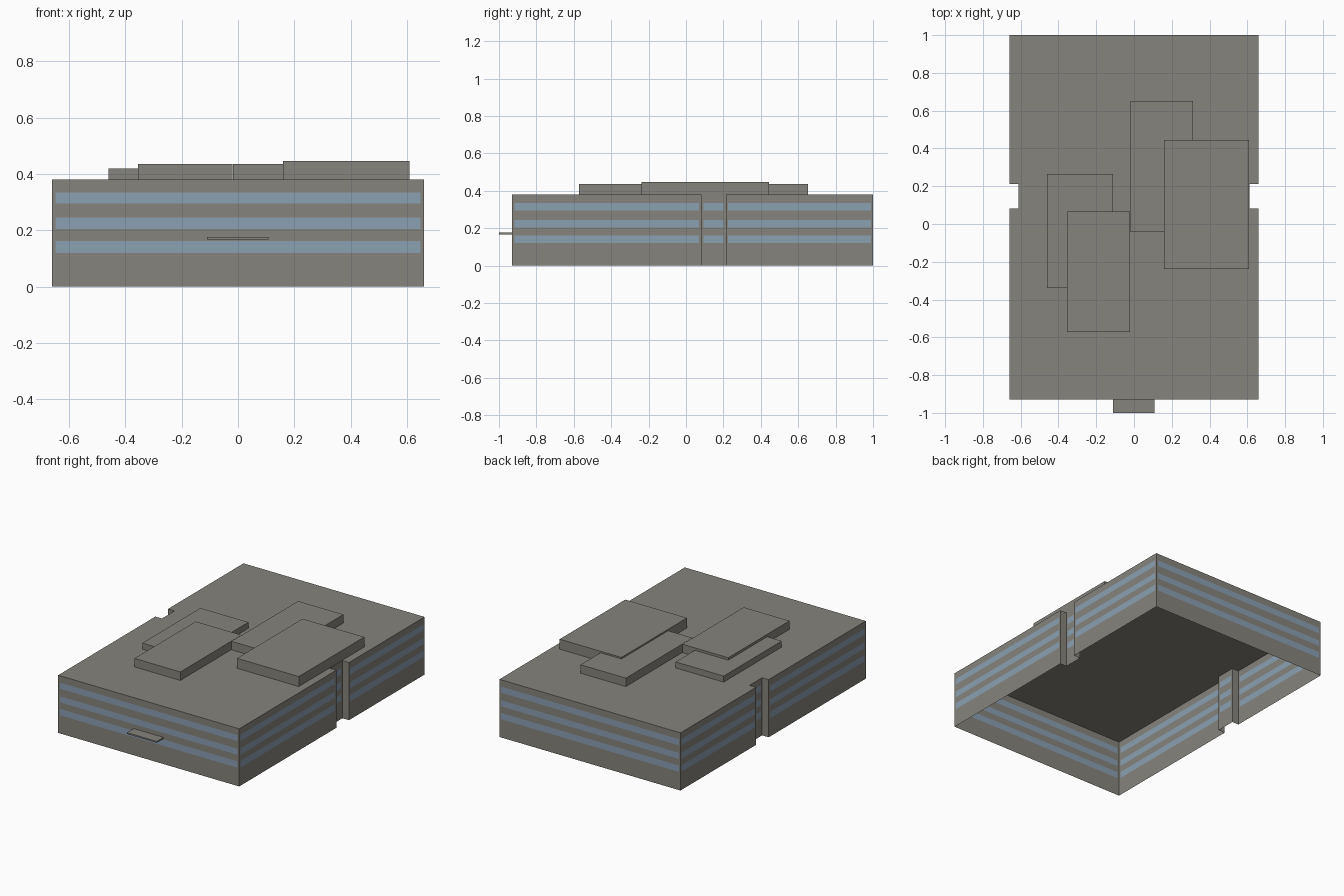
import bpy
import bmesh
from mathutils import Vector

cube = bpy.data.objects.get("Cube")
if cube:
    bpy.data.objects.remove(cube, do_unlink=True)


def material(name, rgb):
    mat = bpy.data.materials.new(name)
    mat.use_nodes = True
    mat.diffuse_color = (*rgb, 1)
    mat.node_tree.nodes["Principled BSDF"].inputs["Base Color"].default_value = (*rgb, 1)
    return mat


concrete = material("grey concrete", (0.24, 0.23, 0.2))
glass = material("blue window glass", (0.26, 0.35, 0.45))


def finish(bm, name, *mats):
    mesh = bpy.data.meshes.new(name)
    bm.to_mesh(mesh)
    bm.free()
    for mat in mats:
        mesh.materials.append(mat)
    obj = bpy.data.objects.new(name, mesh)
    bpy.context.collection.objects.link(obj)
    return obj


def block(name, x0, x1, y0, y1, z0, z1):
    bm = bmesh.new()
    bmesh.ops.create_cube(bm, size=1)
    for v in bm.verts:
        v.co = (x1 if v.co.x > 0 else x0, y1 if v.co.y > 0 else y0, z1 if v.co.z > 0 else z0)
    return finish(bm, name, concrete)


# Building shell: open underneath, with a full-height notch in each long side
W, FRONT, BACK, ROOF = 0.66, -0.93, 1.0, 0.38
NOTCH_X, NOTCH_Y0, NOTCH_Y1 = 0.612, 0.082, 0.213
MARGIN = 0.012
DOOR = (-0.07, 0.065)
BANDS = [(0.12, 0.162), (0.205, 0.245), (0.295, 0.335)]
levels = [0] + [z for band in BANDS for z in band] + [ROOF]

right_side = [(W, FRONT), (W, NOTCH_Y0), (NOTCH_X, NOTCH_Y0),
              (NOTCH_X, NOTCH_Y1), (W, NOTCH_Y1), (W, BACK)]
outline = right_side + [(-x, y) for x, y in reversed(right_side)]

bm = bmesh.new()


def wall(a, b):
    """One upright wall, divided into window bands where it is long enough."""
    a, b = Vector(a), Vector(b)
    length = (b - a).length
    glazed = length > 0.1
    is_front = a.y == b.y == FRONT
    stops = [0, MARGIN, length - MARGIN, length] if glazed else [0, length]
    if is_front:
        stops[2:2] = [DOOR[0] + W, DOOR[1] + W]
    heights = levels if glazed else [0, ROOF]
    for i, (s0, s1) in enumerate(zip(stops, stops[1:])):
        for j, (z0, z1) in enumerate(zip(heights, heights[1:])):
            p, q = a.lerp(b, s0 / length), a.lerp(b, s1 / length)
            face = bm.faces.new([bm.verts.new((*c, z)) for c, z in
                                 ((p, z0), (q, z0), (q, z1), (p, z1))])
            in_band = glazed and j % 2 == 1 and 0 < i < len(stops) - 2
            door_gap = is_front and i == 2 and j == 1
            face.material_index = int(in_band and not door_gap)


for a, b in zip(outline, outline[1:] + outline[:1]):
    wall(a, b)
bm.faces.new([bm.verts.new((x, y, ROOF)) for x, y in outline])
bmesh.ops.remove_doubles(bm, verts=bm.verts, dist=0.0005)
finish(bm, "building_shell", concrete, glass)

# Raised roof slabs
block("roof_slab_left_back", -0.46, -0.11, -0.34, 0.265, ROOF, 0.42)
block("roof_slab_left_front", -0.354, -0.02, -0.572, 0.065, ROOF, 0.436)
block("roof_slab_right_back", -0.018, 0.312, -0.042, 0.652, ROOF, 0.436)
block("roof_slab_right_front", 0.159, 0.609, -0.237, 0.445, ROOF, 0.446)

# Entrance canopy
block("entrance_canopy", -0.11, 0.108, -1.0, FRONT, 0.167, 0.176)
